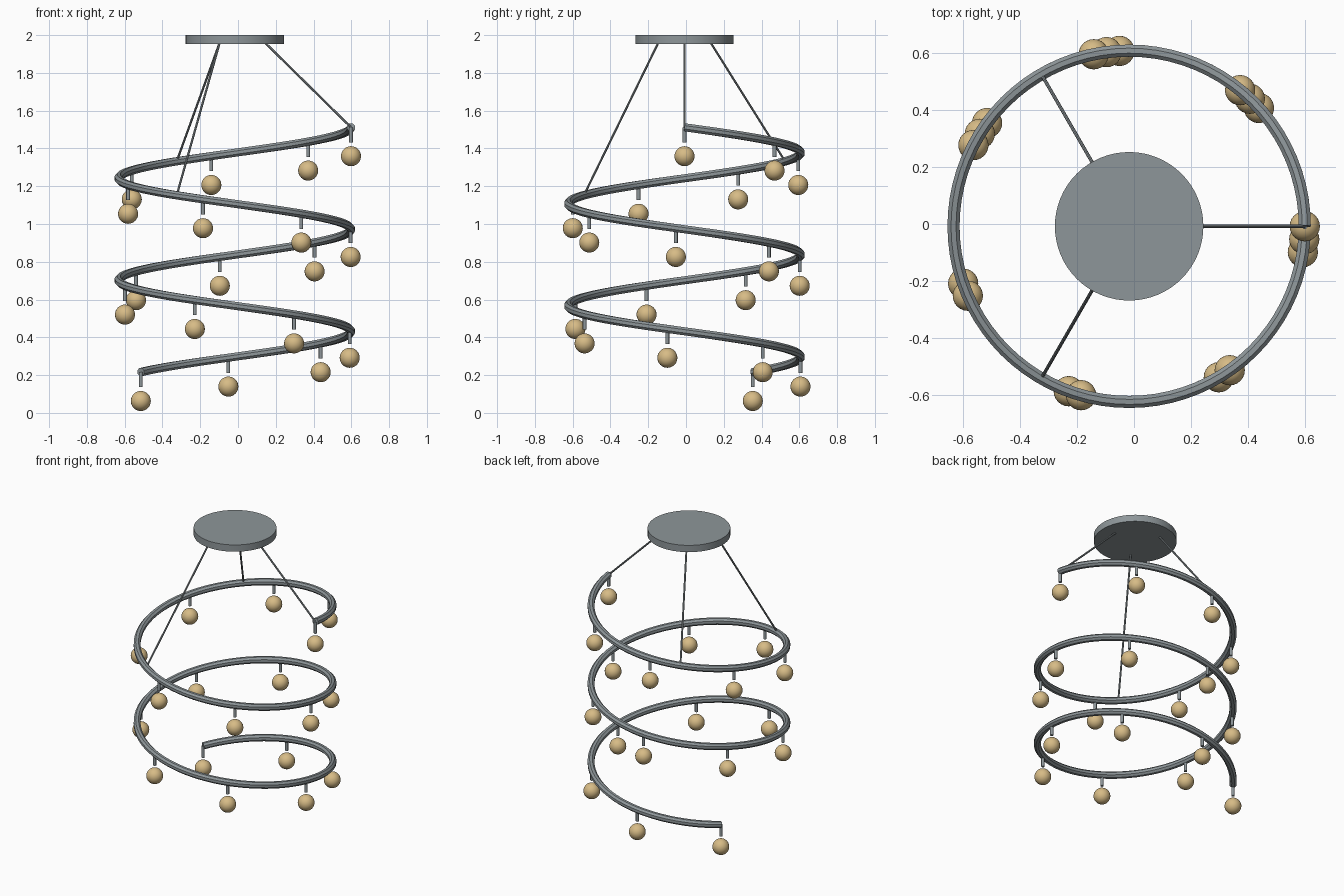
import bpy, bmesh
from math import cos, sin, radians, tau
from mathutils import Vector

cube = bpy.data.objects.get("Cube")
if cube:
    bpy.data.objects.remove(cube, do_unlink=True)

CX, CY = -0.017, -0.008        # axis of the fixture
RADIUS, PITCH = 0.615, 0.54    # spiral
TOP_Z, SWEEP = 1.512, 864
LAMPS = 18


def material(name, rgb):
    m = bpy.data.materials.new(name)
    m.use_nodes = True
    m.diffuse_color = (*rgb, 1)
    m.node_tree.nodes["Principled BSDF"].inputs["Base Color"].default_value = (*rgb, 1)
    return m


steel = material("grey steel", (0.27, 0.305, 0.32))
brass = material("pale brass", (0.68, 0.50, 0.24))


def spiral(deg, radius=RADIUS, drop=0.0):
    a = radians(deg)
    return Vector((CX + radius * cos(a), CY + radius * sin(a),
                   TOP_Z - PITCH * deg / 360 - drop))


def finish(obj, name, mat, smooth=True):
    obj.name = obj.data.name = name
    obj.data.materials.append(mat)
    if smooth:
        bpy.ops.object.shade_smooth_by_angle(angle=radians(35))


def rod(name, start, end, radius, sides, mat):
    axis = end - start
    bpy.ops.mesh.primitive_cylinder_add(
        vertices=sides, radius=radius, depth=axis.length, location=(start + end) / 2,
        rotation=axis.to_track_quat('Z', 'Y').to_euler())
    finish(bpy.context.object, name, mat)


# Spiral rail: an eight-sided section swept down the helix
def build_rail(name, section=0.023, sides=8, steps=192):
    bm = bmesh.new()
    rings = []
    for i in range(steps + 1):
        deg = SWEEP * i / steps
        out = Vector((cos(radians(deg)), sin(radians(deg)), 0))
        along = (spiral(deg + 0.5) - spiral(deg - 0.5)).normalized()
        up = out.cross(along)
        rings.append([bm.verts.new(spiral(deg) + section * (
            out * cos(tau * (k + 0.5) / sides) + up * sin(tau * (k + 0.5) / sides)))
            for k in range(sides)])
    for a, b in zip(rings, rings[1:]):
        for k in range(sides):
            n = (k + 1) % sides
            bm.faces.new((a[k], a[n], b[n], b[k]))
    bm.faces.new(rings[0])
    bm.faces.new(rings[-1])
    bmesh.ops.recalc_face_normals(bm, faces=bm.faces)
    mesh = bpy.data.meshes.new(name)
    bm.to_mesh(mesh)
    bm.free()
    obj = bpy.data.objects.new(name, mesh)
    bpy.context.collection.objects.link(obj)
    bpy.ops.object.select_all(action='DESELECT')
    obj.select_set(True)
    bpy.context.view_layer.objects.active = obj
    finish(obj, name, steel)


build_rail("spiral_rail")

# Ceiling plate
rod("ceiling_plate", Vector((CX, CY, 1.953)), Vector((CX, CY, 2)), 0.26, 64, steel)

# Three suspension cables from the plate to the first turn
for i in range(3):
    a = radians(120 * i)
    anchor = Vector((CX + 0.16 * cos(a), CY + 0.16 * sin(a), 1.96))
    rod(f"cable_{i + 1}", anchor, spiral(120 * i), 0.006, 8, steel)

# Hanging lamps: short stem and globe
for i in range(LAMPS):
    deg = SWEEP * i / (LAMPS - 1)
    rod(f"stem_{i + 1}", spiral(deg), spiral(deg, drop=0.08), 0.01, 12, steel)
    bpy.ops.mesh.primitive_uv_sphere_add(
        segments=24, ring_count=16, radius=0.053, location=spiral(deg, drop=0.155 - 0.008 + 0.016 - 0.01))
    finish(bpy.context.object, f"globe_{i + 1}", brass)
